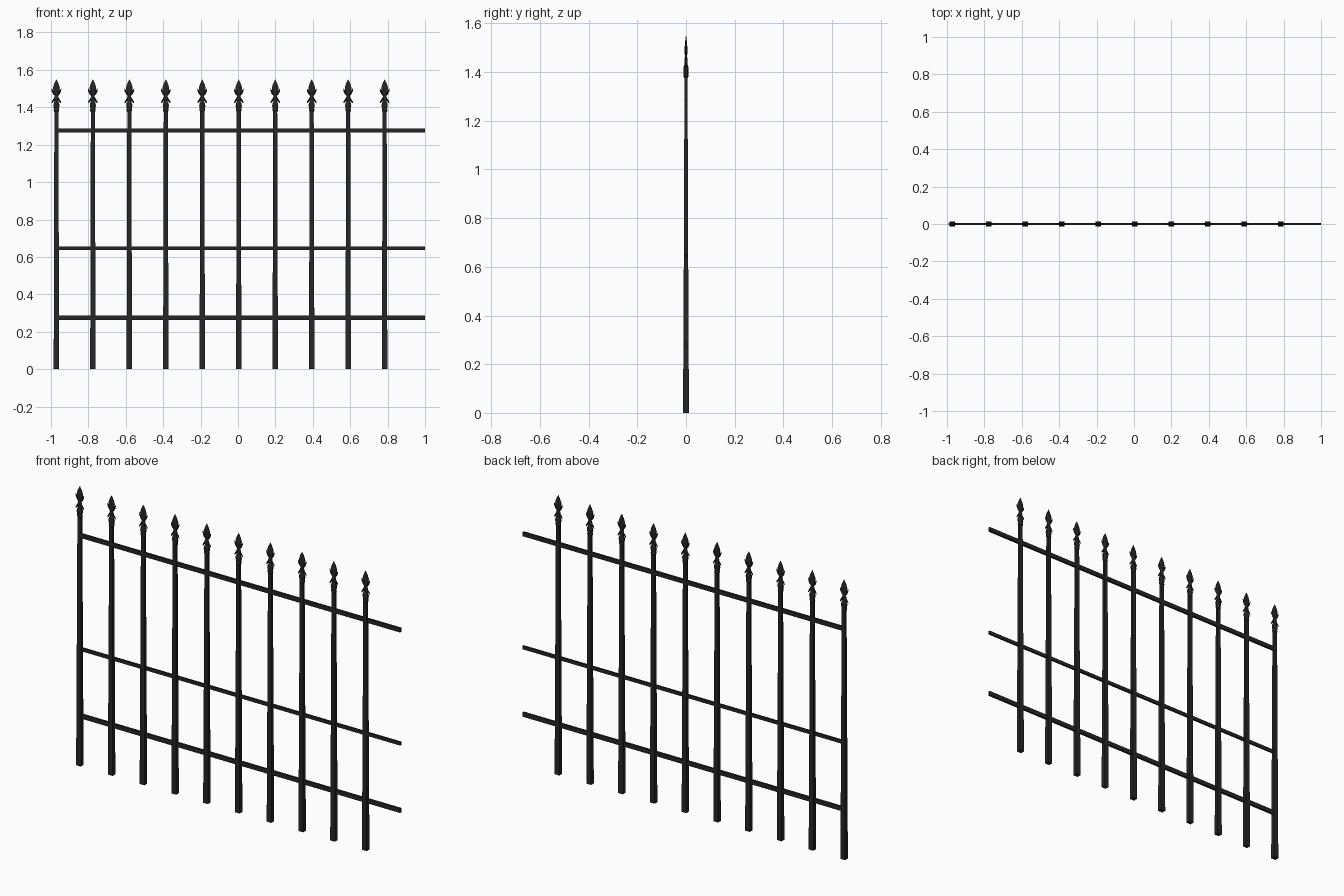
import bpy, bmesh, math

if "Cube" in bpy.data.objects:
    bpy.data.objects.remove(bpy.data.objects["Cube"])

iron = bpy.data.materials.new("dark iron")
iron.diffuse_color = (0.019, 0.019, 0.019, 1)
iron.use_nodes = True
iron.node_tree.nodes["Principled BSDF"].inputs["Base Color"].default_value = iron.diffuse_color


def loft(bm, rings, sides=4, turn=0.0):
    """Skin horizontal rings (cx, z, half_x, half_y) into a closed solid."""
    k = 1 / math.cos(turn) if sides == 4 else 1
    loops = []
    for cx, z, hx, hy in rings:
        loops.append([bm.verts.new((cx + k * hx * math.cos(turn + math.tau * i / sides),
                                    k * hy * math.sin(turn + math.tau * i / sides), z))
                      for i in range(sides)])
    for a, b in zip(loops, loops[1:]):
        for i in range(sides):
            j = (i + 1) % sides
            bm.faces.new((a[i], a[j], b[j], b[i]))
    bm.faces.new(loops[0][::-1])
    bm.faces.new(loops[-1])


def finish(name, bm):
    bmesh.ops.recalc_face_normals(bm, faces=bm.faces)
    me = bpy.data.meshes.new(name)
    bm.to_mesh(me)
    bm.free()
    me.materials.append(iron)
    return me


# Tapered square picket
bm = bmesh.new()
loft(bm, [(0, 0, .0145, .0122), (0, 0.6, .013, .0092), (0, 1.385, .0108, .0062)], 4, math.pi / 4)
picket = finish("picket", bm)

# Spear finial: socket, waist, blade, raised side leaves, drooping barbs
bm = bmesh.new()
loft(bm, [(0, 1.375, .012, .008), (0, 1.383, .016, .0115), (0, 1.394, .0145, .010),
          (0, 1.408, .018, .012), (0, 1.42, .016, .011), (0, 1.432, .010, .007),
          (0, 1.443, .010, .006), (0, 1.452, .013, .007), (0, 1.46, .009, .006)], 8, math.pi / 8)
loft(bm, [(0, 1.455, .008, .005), (0, 1.47, .011, .0055), (0, 1.485, .016, .006),
          (0, 1.503, .020, .006), (0, 1.525, .013, .004), (0, 1.548, .001, .001)], 8, math.pi / 8)
for s in (-1, 1):
    loft(bm, [(s * .006, 1.462, .005, .004), (s * .013, 1.474, .007, .0045),
              (s * .019, 1.486, .006, .0035), (s * .0255, 1.5, .001, .001)])
    loft(bm, [(s * .0245, 1.422, .002, .0015), (s * .018, 1.432, .006, .0035),
              (s * .012, 1.442, .006, .004), (s * .005, 1.454, .005, .004)])
finial = finish("finial", bm)

# Row of ten pickets with finials
for i in range(10):
    for me in (picket, finial):
        ob = bpy.data.objects.new(f"{me.name}_{i + 1}", me)
        ob.location.x = -0.971 + 0.195 * i
        bpy.context.collection.objects.link(ob)

# Horizontal rails
for name, z, h, d in (("bottom_rail", .275, .024, .012), ("middle_rail", .646, .019, .010),
                      ("top_rail", 1.276, .023, .012)):
    bm = bmesh.new()
    loft(bm, [(.0135, z - h / 2, .9865, d / 2), (.0135, z + h / 2, .9865, d / 2)], 4, math.pi / 4)
    bpy.context.collection.objects.link(bpy.data.objects.new(name, finish(name, bm)))
